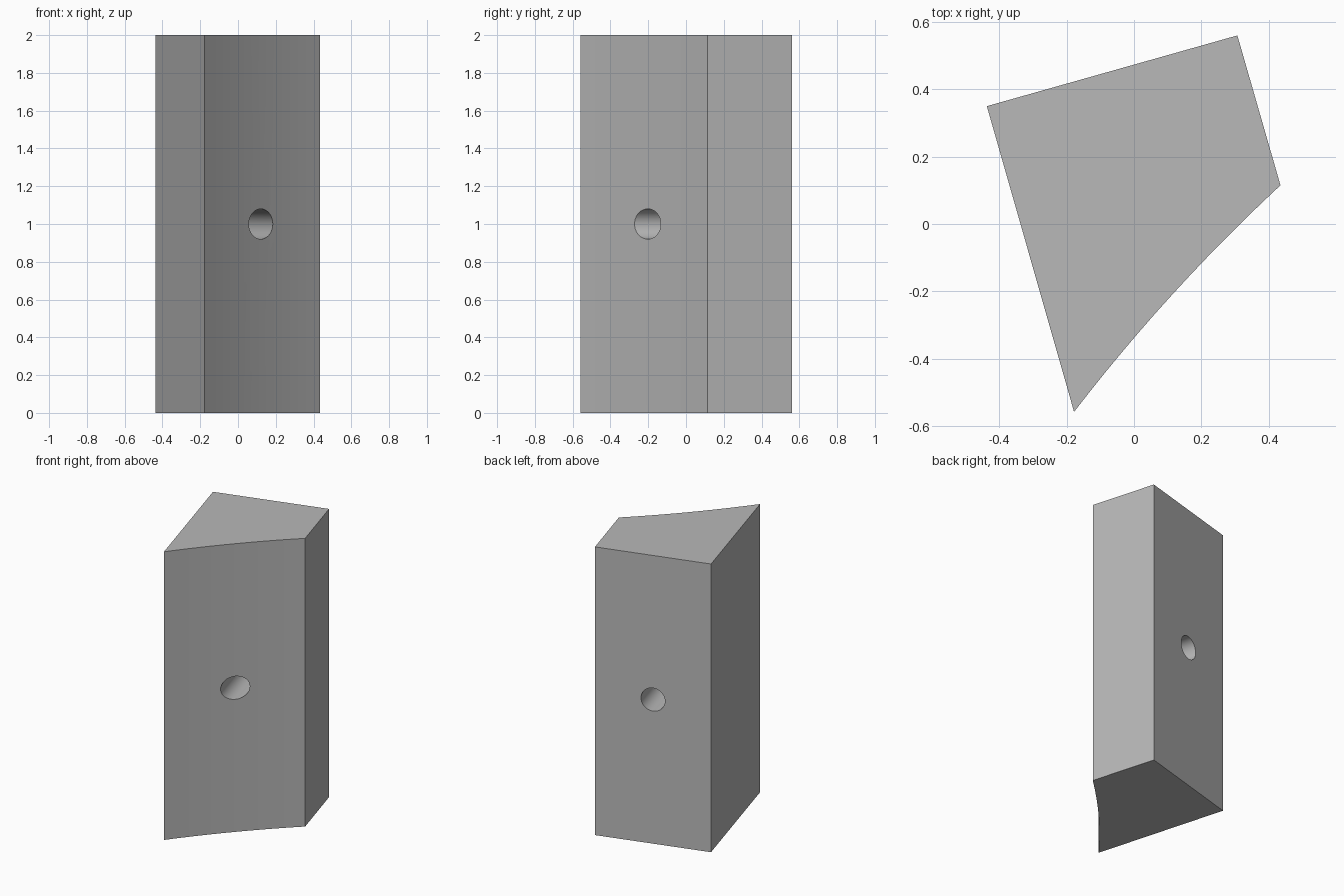
import bpy, bmesh, math
from mathutils import Vector

cube = bpy.data.objects.get("Cube")
if cube:
    bpy.data.objects.remove(cube, do_unlink=True)

HEIGHT = 2.0
HOLE_RADIUS = 0.08
SAGITTA = 0.019
ARC_STEPS = 12

grey = bpy.data.materials.new("plain grey")
grey.use_nodes = True
colour = (0.48, 0.48, 0.48, 1)
grey.diffuse_color = colour
grey.node_tree.nodes["Principled BSDF"].inputs["Base Color"].default_value = colour

# Plan corners of the block
front = Vector((-0.178, -0.558))
side = Vector((0.435, 0.115))
back_left = Vector((0.307, 0.56))
back_right = Vector((-0.437, 0.35))


def hollow_arc(a, b, sagitta, steps):
    """Points on a shallow circular arc from a to b, bowed to the left."""
    chord = b - a
    half = chord.length / 2
    radius = (half ** 2 + sagitta ** 2) / (2 * sagitta)
    along = chord.normalized()
    inward = Vector((-along.y, along.x))
    centre = (a + b) / 2 + inward * (sagitta - radius)
    sweep = math.asin(half / radius)
    angles = [sweep * (2 * i / steps - 1) for i in range(steps + 1)]
    return [centre + radius * (along * math.sin(t) + inward * math.cos(t)) for t in angles]


# Block: plan outline with one hollow face, extruded upward
outline = hollow_arc(front, side, SAGITTA, ARC_STEPS) + [back_left, back_right]
bm = bmesh.new()
base = bm.faces.new([bm.verts.new((p.x, p.y, 0)) for p in outline])
top = bmesh.ops.extrude_face_region(bm, geom=[base])["geom"]
bmesh.ops.translate(bm, vec=(0, 0, HEIGHT),
                    verts=[v for v in top if isinstance(v, bmesh.types.BMVert)])
bmesh.ops.recalc_face_normals(bm, faces=bm.faces)
mesh = bpy.data.meshes.new("block")
bm.to_mesh(mesh)
bm.free()
mesh.materials.append(grey)
block = bpy.data.objects.new("block", mesh)
bpy.context.collection.objects.link(block)

# Round hole, square to the middle of the back face
edge = (back_left - back_right).normalized()
axis = Vector((-edge.y, edge.x, 0))
start = ((back_left + back_right) / 2).to_3d() + Vector((0, 0, HEIGHT / 2))
bpy.ops.mesh.primitive_cylinder_add(
    vertices=48, radius=HOLE_RADIUS, depth=2.4, location=start,
    rotation=axis.to_track_quat('Z', 'Y').to_euler())
cutter = bpy.context.object
cutter.name = "hole_cutter"
cutter.data.materials.append(grey)
cutter.hide_render = True

cut = block.modifiers.new("hole", 'BOOLEAN')
cut.operation = 'DIFFERENCE'
cut.solver = 'EXACT'
cut.object = cutter
bpy.ops.object.select_all(action='DESELECT')
block.select_set(True)
bpy.context.view_layer.objects.active = block
bpy.ops.object.modifier_apply(modifier=cut.name)
bpy.data.objects.remove(cutter, do_unlink=True)
bpy.ops.object.shade_smooth_by_angle(angle=math.radians(20))
